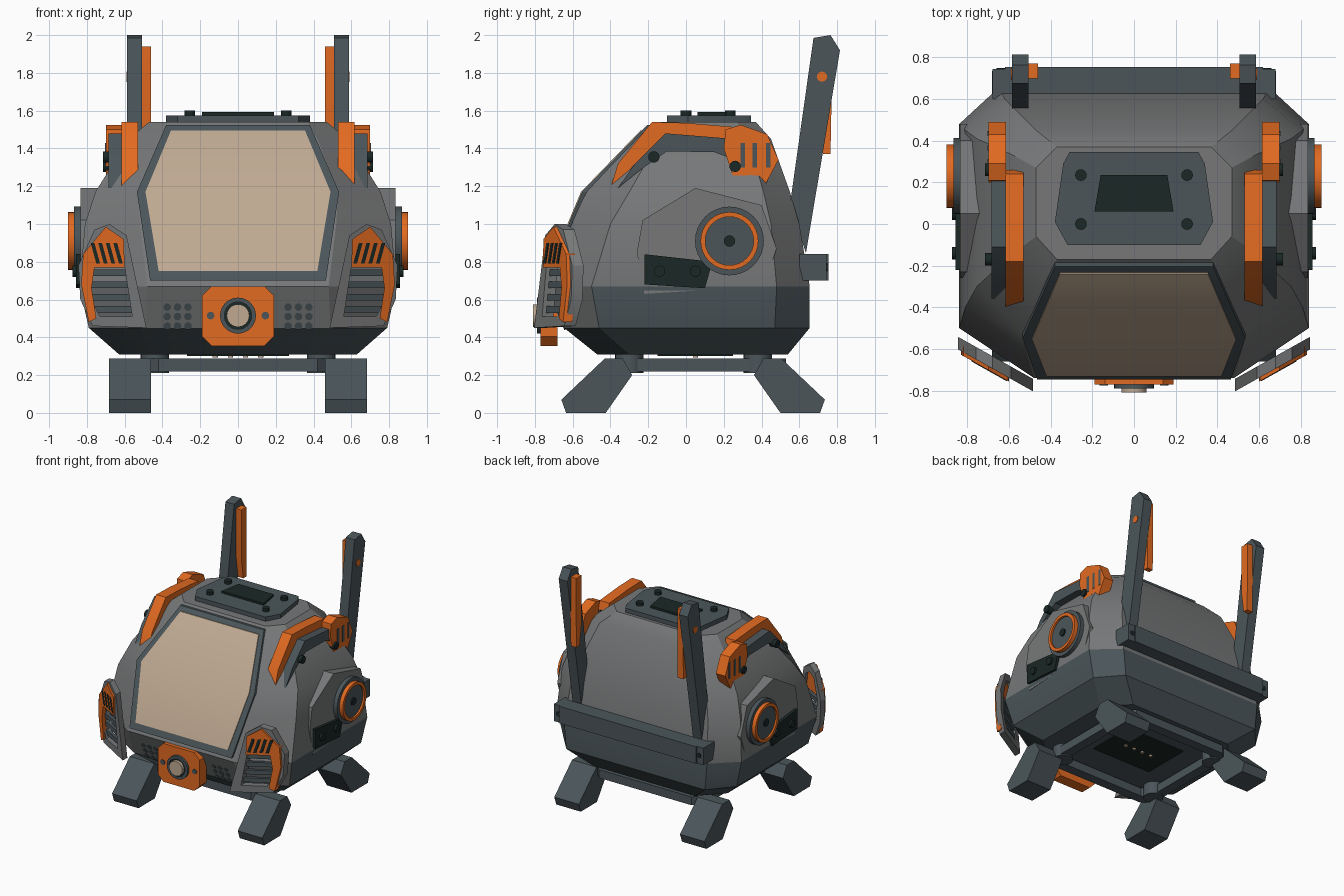
import bpy, bmesh, math

cube = bpy.data.objects.get("Cube")
if cube:
    bpy.data.objects.remove(cube)


def material(name, rgb):
    m = bpy.data.materials.new(name)
    m.use_nodes = True
    col = [(c / 255) ** 2.2 for c in rgb] + [1]
    m.diffuse_color = col
    m.node_tree.nodes["Principled BSDF"].inputs["Base Color"].default_value = col
    return m


GREY = material("hull grey", (118, 119, 120))
SLATE = material("slate", (76, 86, 90))
ORANGE = material("orange", (226, 106, 38))
TAN = material("tan glass", (190, 168, 145))
DARK = material("dark green", (32, 44, 42))
parts = []


def finish(name, bm, *mats):
    bmesh.ops.recalc_face_normals(bm, faces=bm.faces)
    me = bpy.data.meshes.new(name)
    bm.to_mesh(me)
    bm.free()
    for m in mats:
        me.materials.append(m)
    ob = bpy.data.objects.new(name, me)
    bpy.context.collection.objects.link(ob)
    parts.append(ob)
    return ob


def loft(bm, rings, caps=True, closed=False):
    rows = [[bm.verts.new(p) for p in r] for r in rings]
    pairs = list(zip(rows, rows[1:])) + ([(rows[-1], rows[0])] if closed else [])
    for a, b in pairs:
        for i in range(len(a)):
            j = (i + 1) % len(a)
            bm.faces.new((a[i], a[j], b[j], b[i]))
    if caps:
        bm.faces.new(rows[0])
        bm.faces.new(rows[-1])


def place(pts, t, axis, s, warp):
    out = []
    for p, q in pts:
        v = {"x": (t, p, q), "y": (p, t, q), "z": (p, q, t)}[axis]
        if warp:
            v = warp(*v)
        out.append((v[0] * s, v[1], v[2]))
    return out


def prism(name, pts, a, b, axis, mat, mirror=False, warp=None, hole=None):
    """Extrude an outline from a to b along an axis, optionally with a hole and an x mirror."""
    bm = bmesh.new()
    for s in ((1, -1) if mirror else (1,)):
        lo, hi = place(pts, a, axis, s, warp), place(pts, b, axis, s, warp)
        if hole:
            hlo, hhi = place(hole, a, axis, s, warp), place(hole, b, axis, s, warp)
            loft(bm, [lo, hi, hhi, hlo], caps=False, closed=True)
        else:
            loft(bm, [lo, hi])
    return finish(name, bm, mat)


def circle(c, r, n=32):
    return [(c[0] + r * math.cos(i * math.tau / n), c[1] + r * math.sin(i * math.tau / n))
            for i in range(n)]


def rect(x0, x1, y0, y1, c=0):
    if not c:
        return [(x0, y0), (x1, y0), (x1, y1), (x0, y1)]
    return [(x0 + c, y0), (x1 - c, y0), (x1, y0 + c), (x1, y1 - c),
            (x1 - c, y1), (x0 + c, y1), (x0, y1 - c), (x0, y0 + c)]


def sym(pts):
    return pts + [(-x, y) for x, y in reversed(pts)]


# Hull: stacked eight-sided rings
# height, front half width, front y, half width, side front y, side back y, back half width, back y
HULL = [(.31, .42, -.47, .63, -.3, .36, .46, .54),
        (.45, .49, -.645, .79, -.46, .47, .63, .655),
        (.67, .48, -.74, .84, -.5, .48, .65, .655),
        (1.0, .52, -.605, .81, -.4, .45, .62, .6),
        (1.17, .53, -.53, .755, -.3, .41, .57, .55),
        (1.45, .42, -.26, .58, -.14, .33, .47, .45),
        (1.54, .37, -.17, .47, -.06, .27, .37, .37)]
bm = bmesh.new()
loft(bm, [[(x, y, z) for x, y in sym([(fw, yf), (hx, sf), (hx, sb), (bw, yb)])]
          for z, fw, yf, hx, sf, sb, bw, yb in HULL])
bmesh.ops.recalc_face_normals(bm, faces=bm.faces)
for f in bm.faces:
    z = f.calc_center_median().z
    if z < .45 or (z < .67 and f.normal.y > -.3):
        f.material_index = 1
finish("hull", bm, GREY, SLATE)


# Windscreen: frame and glass follow the folded front
def screen(name, rows, off, mat):
    bm = bmesh.new()
    loft(bm, [[(-w, y - off, z), (w, y - off, z), (w, y + .05, z), (-w, y + .05, z)]
              for w, y, z in rows])
    finish(name, bm, mat)


screen("window_frame", [(.465, -.727, .7), (.535, -.53, 1.17), (.38, -.185, 1.525)], .02, SLATE)
screen("window_glass", [(.42, -.706, .75), (.49, -.53, 1.17), (.355, -.215, 1.495)], .026, TAN)

# Front camera plate and lens
prism("camera_plate", rect(-.19, .19, .355, .67, .05), -.77, -.68, "y", ORANGE)
prism("camera_ring", circle((0, .515), .095), -.79, -.76, "y", SLATE, hole=circle((0, .515), .075))
prism("camera_seal", circle((0, .515), .078), -.785, -.76, "y", DARK)
prism("camera_lens", circle((0, .515), .06), -.81, -.76, "y", TAN)
prism("camera_bolts", circle((.145, .515), .02, 16), -.776, -.76, "y", SLATE, True)


# Speaker dots lie on the sloping chin
def chin(x, y, z):
    return x, y - .645 - (z - .45) * .43, z


for i in range(3):
    for j in range(3):
        prism("speaker_dot", circle((.265 + .055 * i, .46 + .05 * j), .02, 12),
              -.004, .004, "y", SLATE, True, chin)


# Angled vent pods on the front corners
def pod(x, y, z):
    return x, y - .79 + .56 * (x - .51), z


outer = [(.485, .45), (.59, .94), (.68, 1.0), (.76, .97), (.845, .78), (.835, .6), (.77, .46)]
inner = [(.56, .51), (.62, .9), (.68, .94), (.74, .92), (.79, .77), (.78, .6), (.73, .51)]
prism("vent_frame", outer, 0, .06, "y", GREY, True, pod, inner)
cap = [(.6, .77), (.605, .92), (.7, .985), (.82, .84), (.83, .68), (.79, .48),
       (.75, .5), (.775, .66), (.76, .77)]
prism("vent_guard", cap, -.018, .03, "y", ORANGE, True, pod)
for i in range(4):
    z = .53 + .065 * i
    prism("vent_louver", [(.55, z), (.78, z), (.78, z + .035), (.56, z + .035)],
          .02, .05, "y", SLATE, True, pod)
for i in range(4):
    x = .61 + .04 * i
    prism("vent_slit", [(x, .79), (x + .02, .79), (x + .05, .9), (x + .03, .9)],
          -.022, -.016, "y", DARK, True, pod)

# Side panels with round ports
prism("side_panel", [(-.26, .85), (-.23, 1.02), (.05, 1.19), (.4, 1.1), (.48, .87),
                     (.42, .7), (.1, .65), (-.22, .63)], .68, .835, "x", GREY, True)
prism("side_plate", [(-.22, .84), (.14, .8), (.1, .66), (-.22, .68)], .8, .858, "x", DARK, True)
for y in (-.14, .05):
    prism("side_plate_bolt", circle((y, .75), .03, 16), .85, .875, "x", DARK, True)
hub = (.23, .91)
prism("port_base", circle(hub, .182), .78, .868, "x", SLATE, True)
prism("port_ring", circle(hub, .153), .86, .9, "x", ORANGE, True, hole=circle(hub, .128))
prism("port_disc", circle(hub, .129), .86, .885, "x", SLATE, True)
prism("port_hub", circle(hub, .03, 16), .88, .895, "x", DARK, True)

# Shoulder arms and hinges
prism("shoulder_arm", [(-.4, 1.19), (-.36, 1.32), (-.18, 1.54), (.0, 1.535), (.24, 1.515),
                       (.26, 1.45), (-.11, 1.47), (-.28, 1.31), (-.36, 1.19)],
      .53, .618, "x", ORANGE, True)
prism("shoulder_link", [(-.36, 1.19), (-.27, 1.32), (-.11, 1.48), (.26, 1.45), (.26, 1.34),
                        (.15, 1.38), (-.1, 1.385), (-.25, 1.28)], .6, .685, "x", SLATE, True)
prism("shoulder_hinge", [(.21, 1.5), (.29, 1.525), (.43, 1.475), (.49, 1.34), (.41, 1.19),
                         (.35, 1.26), (.25, 1.25), (.2, 1.4)], .615, .7, "x", ORANGE, True)
for y in (.3, .365, .435):
    prism("hinge_slot", rect(y - .012, y + .012, 1.3, 1.43), .695, .703, "x", SLATE, True)
for c in ((.26, 1.305), (-.17, 1.355)):
    prism("shoulder_bolt", circle(c, .03, 16), .66, .715, "x", DARK, True)

# Rear masts, light strips and cross beam
prism("rear_mast", [(.675, 1.985), (.765, 2.0), (.815, 1.92), (.635, .845), (.55, 1.1)],
      .508, .587, "x", SLATE, True)
prism("mast_light", [(.7, 1.94), (.77, 1.94), (.77, 1.63), (.765, 1.37), (.725, 1.37),
                     (.7, 1.55)], .46, .512, "x", ORANGE, True)
prism("mast_pin", circle((.72, 1.78), .027, 16), .55, .591, "x", ORANGE, True)
prism("rear_beam", rect(-.62, .62, .7, .84), .62, .755, "y", SLATE)
prism("rear_beam_end", rect(.6, .68, .7, .84), .6, .745, "y", SLATE, True)
prism("rear_beam_bolt", circle((.64, .77), .02, 12), .74, .75, "y", DARK, True)

# Roof hatch
prism("roof_hatch", sym([(.32, -.1), (.38, .01), (.34, .29), (.31, .345)]), 1.52, 1.575, "z", SLATE)
prism("hatch_window", sym([(.19, .06), (.16, .235)]), 1.57, 1.592, "z", DARK)
for y in (0, .235):
    prism("hatch_bolt", circle((.255, y), .028, 16), 1.57, 1.6, "z", DARK, True)

# Undercarriage: frame, sockets, belly plate, legs
prism("base_frame", rect(-.5, .5, -.43, .53, .08), .22, .288, "z", SLATE,
      hole=rect(-.42, .42, -.35, .45, .06))
prism("belly_plate", rect(-.27, .27, -.15, .25), .302, .32, "z", DARK)
for x in (.04, .12):
    prism("belly_pin", circle((x, .05), .014, 12), .292, .305, "z", TAN, True)
for y in (-.3, .38):
    prism("leg_socket", circle((.44, y), .075, 24), .21, .33, "z", SLATE, True)
leg = [(-.66, .07), (-.635, 0), (-.425, 0), (-.285, .2), (-.335, .288), (-.43, .288)]
prism("front_leg", leg, .46, .683, "x", SLATE, True)
prism("rear_leg", [(.075 - y, z) for y, z in leg], .46, .683, "x", SLATE, True)

# Soft shading across shallow angles only
bpy.ops.object.select_all(action="DESELECT")
for ob in parts:
    ob.select_set(True)
bpy.context.view_layer.objects.active = parts[0]
bpy.ops.object.shade_smooth_by_angle(angle=math.radians(25))
